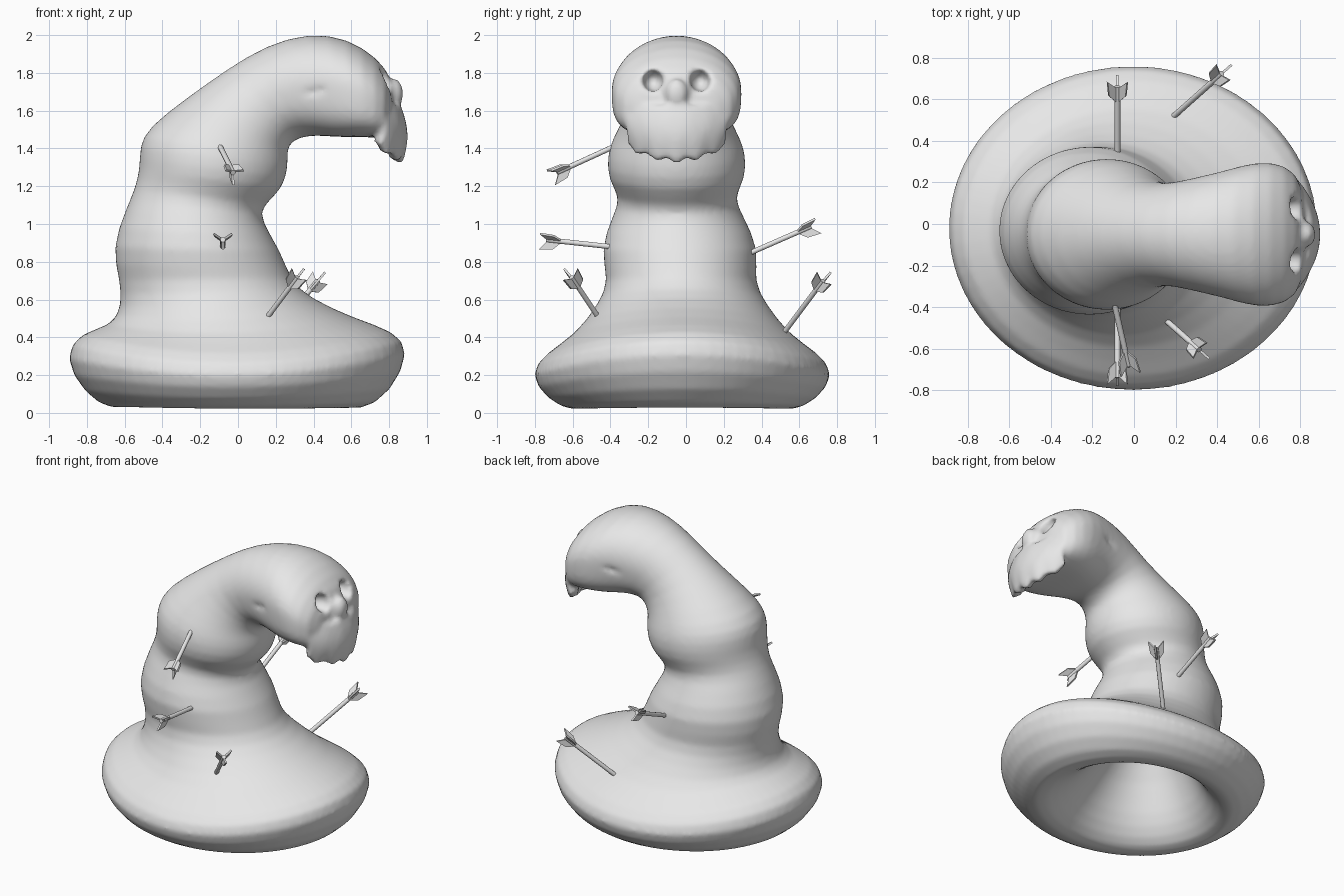
import bpy, bmesh, math
from mathutils import Vector

if "Cube" in bpy.data.objects:
    bpy.data.objects.remove(bpy.data.objects["Cube"])

grey = bpy.data.materials.new("light grey")
grey.diffuse_color = (0.8, 0.8, 0.8, 1)
grey.use_nodes = True
grey.node_tree.nodes["Principled BSDF"].inputs["Base Color"].default_value = grey.diffuse_color


def add_object(name, bm):
    bmesh.ops.recalc_face_normals(bm, faces=bm.faces)
    me = bpy.data.meshes.new(name)
    bm.to_mesh(me)
    bm.free()
    me.materials.append(grey)
    ob = bpy.data.objects.new(name, me)
    bpy.context.collection.objects.link(ob)
    return ob


def finish(ob, angle):
    # apply modifiers, then smooth
    bpy.ops.object.select_all(action='DESELECT')
    bpy.context.view_layer.objects.active = ob
    ob.select_set(True)
    bpy.ops.object.convert(target='MESH')
    bpy.ops.object.shade_smooth_by_angle(angle=math.radians(angle))


def clamp(v):
    return max(0, min(1, v))


def loft(name, rings, n=32):
    # each ring: left x, z, right x, z, half depth
    bm = bmesh.new()
    loops = []
    for lx, lz, rx, rz, depth in rings:
        z = (lz + rz) / 2
        # the hat leans forward with height, the brim droops at front and back
        c = Vector(((lx + rx) / 2, -.02 - .03 * clamp((z - .6) / .6), z))
        h = Vector(((rx - lx) / 2, 0, (rz - lz) / 2))
        sag = min(.115 * clamp((depth - .42) / .25), .35 * z)
        # the head has a flatter, squarer jaw
        square = 1 - .4 * clamp((c.x - .15) / .2) * clamp((z - 1) / .3)
        loop = []
        for i in range(n):
            a = math.tau * i / n
            u, v = math.cos(a), math.sin(a)
            if u > 0:
                u, v = u ** square, math.copysign(abs(v) ** square, v)
            loop.append(bm.verts.new(c + h * u + Vector((0, depth * v, -sag * v * v))))
        loops.append(loop)
    for a, b in zip(loops, loops[1:]):
        for i in range(n):
            j = (i + 1) % n
            bm.faces.new((a[i], a[j], b[j], b[i]))
    bm.faces.new(loops[0])
    bm.faces.new(loops[-1])
    return add_object(name, bm)


def ellipsoid(name, centre, size, turn=0.0):
    bpy.ops.mesh.primitive_uv_sphere_add(segments=24, ring_count=14, location=centre)
    ob = bpy.context.object
    ob.name = name
    ob.scale = size
    ob.rotation_euler = (0, turn, 0)
    ob.data.materials.append(grey)
    return ob


# Hat: hollow underside, brim, then the stacked folds of the cone and the head
rings = [
    (-.26, .66, .02, .64, .13),
    (-.40, .38, .22, .34, .30),
    (-.47, .20, .36, .18, .37),
    (-.55, .08, .49, .08, .46),
    (-.66, .00, .64, -.01, .57),
    (-.82, .10, .82, .11, .72),
    (-.935, .30, .92, .33, .82),
    (-.84, .43, .835, .435, .725),
    (-.67, .46, .62, .50, .57),
    (-.62, .56, .38, .61, .45),
    (-.625, .70, .28, .70, .38),
    (-.675, .87, .23, .86, .43),
    (-.59, 1.09, .12, 1.02, .34),
    (-.55, 1.18, .13, 1.10, .30),
    (-.52, 1.29, .24, 1.18, .365),
    (-.525, 1.41, .27, 1.31, .37),
    (-.48, 1.51, .26, 1.39, .34),
    (-.27, 1.67, .28, 1.43, .28),
    (-.06, 1.82, .33, 1.46, .235),
    (.15, 1.95, .42, 1.47, .27),
    (.38, 2.015, .51, 1.46, .31),
    (.58, 1.985, .61, 1.46, .355),
    (.74, 1.88, .72, 1.46, .34),
    (.83, 1.76, .83, 1.44, .25),
]
hat = loft("hat_body", rings)
hat.modifiers.new("smooth", 'SUBSURF').levels = 1

# Hollows cut into the head: eye sockets and cheek slits
cutters = []
for s in (-1, 1):
    cutters.append(ellipsoid("eye_cutter", (.79, -.05 + s * .125, 1.76), (.10, .055, .06)))
    cutters.append(ellipsoid("cheek_cutter", (.35, -.05 + s * .33, 1.69), (.13, .055, .035), -.2))
for c in cutters:
    c.hide_render = True
    m = hat.modifiers.new("hollow", 'BOOLEAN')
    m.operation, m.object, m.solver = 'DIFFERENCE', c, 'EXACT'
finish(hat, 40)
for c in cutters:
    bpy.data.objects.remove(c)

# Nose
nose = ellipsoid("nose", (.825, -.05, 1.69), (.05, .062, .08))
finish(nose, 60)

# Scalloped lip hanging below the face
bm = bmesh.new()
cols, rows = 48, 8
grid = []
for i in range(cols + 1):
    u = 2 * i / cols - 1
    low = 1.34 + .08 * u * u - .014 * math.cos(u * math.pi * 5)
    column = []
    for j in range(rows + 1):
        v = j / rows
        x = .83 - .11 * u * u + .03 * math.sin(math.pi * v) + .01 * v
        y = -.05 + .27 * u * (1 - .12 * v)
        column.append(bm.verts.new((x, y, 1.62 + (low - 1.62) * v)))
    grid.append(column)
for a, b in zip(grid, grid[1:]):
    for j in range(rows):
        bm.faces.new((a[j], a[j + 1], b[j + 1], b[j]))
lip = add_object("scalloped_lip", bm)
m = lip.modifiers.new("thickness", 'SOLIDIFY')
m.thickness, m.offset = .065, 0
finish(lip, 50)

# Melt the face parts into the hat as one soft surface
for part in (nose, lip, hat):
    part.select_set(True)
bpy.context.view_layer.objects.active = hat
bpy.ops.object.join()
m = hat.modifiers.new("blend", 'REMESH')
m.mode, m.voxel_size, m.use_smooth_shade = 'VOXEL', .016, True
m = hat.modifiers.new("soften", 'SMOOTH')
m.factor, m.iterations = .5, 6
finish(hat, 80)


# Arrows: round shaft sunk into the hat, with three swept fins at the tail
def arrow(name, start, end):
    start, end = Vector(start), Vector(end)
    d = (end - start).normalized()
    side = d.cross(Vector((0, 0, 1))).normalized()
    up = side.cross(d)
    start -= d * .06
    bm = bmesh.new()
    loops = [[bm.verts.new(p + (side * math.cos(a) + up * math.sin(a)) * .014)
              for a in (math.tau * i / 10 for i in range(10))]
             for p in (start, end - d * .03)]
    for i in range(10):
        j = (i + 1) % 10
        bm.faces.new((loops[0][i], loops[0][j], loops[1][j], loops[1][i]))
    for loop in loops:
        bm.faces.new(loop)
    outline = ((-.11, .008), (-.07, .048), (.005, .056), (-.035, .008))
    for k in range(3):
        a = math.radians(30 + 120 * k)
        r = side * math.cos(a) + up * math.sin(a)
        w = d.cross(r) * .006
        sheets = [[bm.verts.new(end + d * t + r * q + w * s) for t, q in outline]
                  for s in (-1, 1)]
        for sheet in sheets:
            bm.faces.new(sheet)
        for i in range(4):
            j = (i + 1) % 4
            bm.faces.new((sheets[0][i], sheets[0][j], sheets[1][j], sheets[1][i]))
    finish(add_object(name, bm), 40)


arrow("upper_front_arrow", (-.10, -.36, 1.42), (-.02, -.71, 1.26))
arrow("middle_front_arrow", (-.08, -.40, .88), (-.08, -.77, .92))
arrow("lower_front_arrow", (.15, -.46, .50), (.33, -.62, .74))
arrow("lower_back_arrow", (.17, .50, .40), (.44, .74, .72))
arrow("middle_back_arrow", (-.08, .37, .86), (-.08, .69, 1.0))
